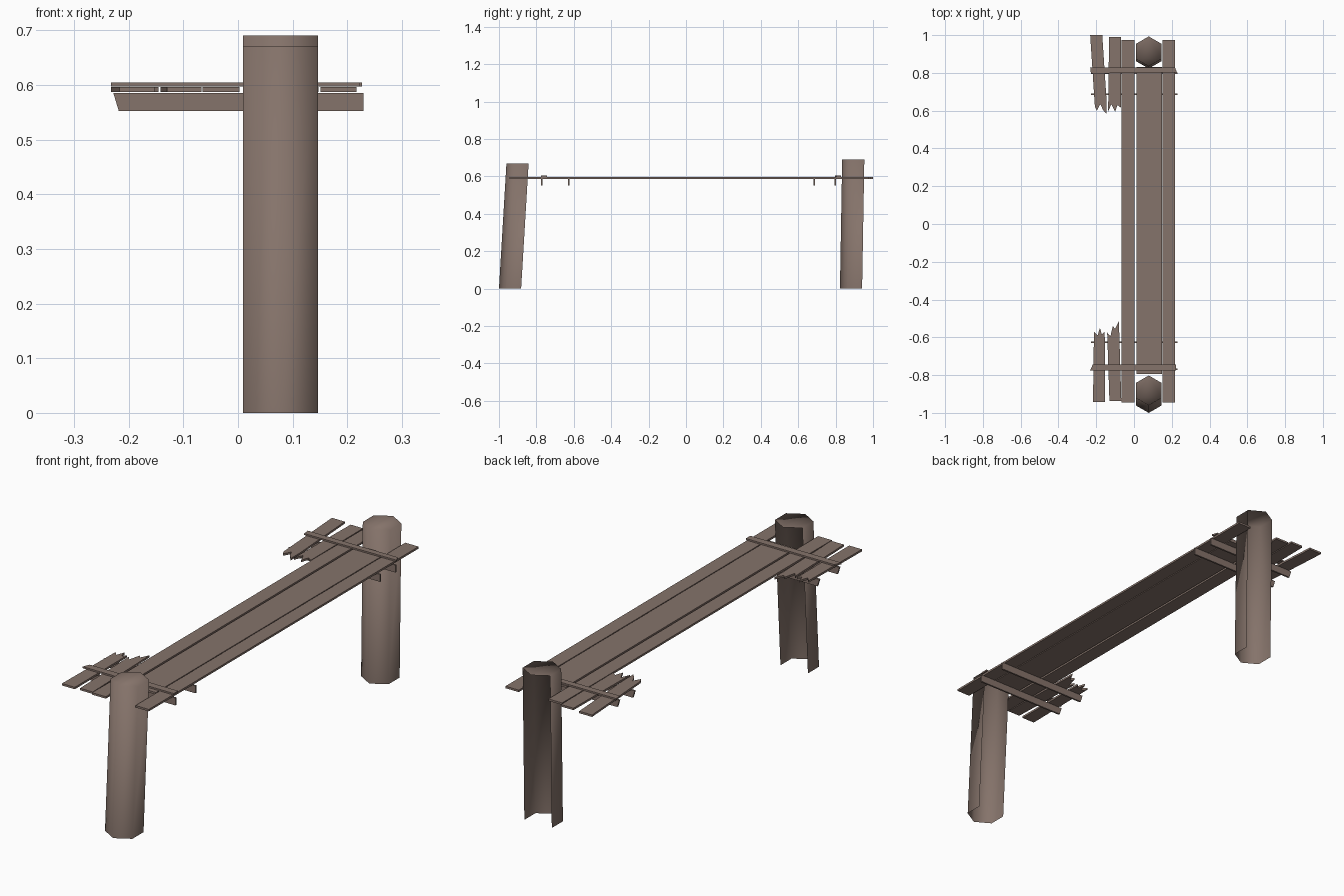
import bpy, bmesh, math

cube = bpy.data.objects.get("Cube")
if cube:
    bpy.data.objects.remove(cube, do_unlink=True)

# One weathered wood colour
wood = bpy.data.materials.new("weathered_wood")
wood.use_nodes = True
colour = (0.235, 0.172, 0.145, 1)
wood.diffuse_color = colour
bsdf = next(n for n in wood.node_tree.nodes if n.type == 'BSDF_PRINCIPLED')
bsdf.inputs["Base Color"].default_value = colour
bsdf.inputs["Roughness"].default_value = 0.9


def finish(name, bm, smooth=False):
    mesh = bpy.data.meshes.new(name)
    for f in bm.faces:
        f.smooth = smooth
    bm.to_mesh(mesh)
    bm.free()
    mesh.materials.append(wood)
    obj = bpy.data.objects.new(name, mesh)
    bpy.context.collection.objects.link(obj)
    return obj


def slab(name, outline, place, shift):
    """Extrude a flat outline; place maps 2D to 3D, shift is the thickness."""
    bm = bmesh.new()
    face = bm.faces.new([bm.verts.new(place(a, b)) for a, b in outline])
    ext = bmesh.ops.extrude_face_region(bm, geom=[face])
    moved = [v for v in ext["geom"] if isinstance(v, bmesh.types.BMVert)]
    bmesh.ops.translate(bm, verts=moved, vec=shift)
    bmesh.ops.recalc_face_normals(bm, faces=bm.faces)
    return finish(name, bm)


def flat(name, outline, z, thick):
    return slab(name, outline, lambda x, y: (x, y, z), (0, 0, thick))


def post(name, x, y_low, y_high, height, r=0.079):
    """Leaning six-sided post, capped on top and open along its rear."""
    bm = bmesh.new()
    angles = [math.radians(30 + 60 * i) for i in range(6)]
    low, high = [[bm.verts.new((x + r * math.cos(a), y + r * math.sin(a), z))
                  for a in angles] for y, z in ((y_low, 0), (y_high, height))]
    for i in range(2, 6):
        j = (i + 1) % 6
        bm.faces.new((low[i], low[j], high[j], high[i]))
    bm.faces.new(high)
    loose = [v for v in low if not v.link_faces]
    bmesh.ops.delete(bm, geom=loose, context='VERTS')
    finish(name, bm, smooth=True)


# Posts
post("front_post", 0.078, -0.921, -0.881, 0.67)
post("back_post", 0.078, 0.902, 0.914, 0.69)

# Full-length deck planks
for name, x0, x1, y0, y1 in (("right_plank", -0.065, 0.003, -0.945, 0.975),
                             ("middle_plank", 0.012, 0.147, -0.795, 0.83),
                             ("left_plank", 0.151, 0.217, -0.945, 0.975)):
    flat(name, [(x0, y0), (x1, y0), (x1, y1), (x0, y1)], 0.587, 0.009)

# Snapped planks: two square corners, then the splintered end
snapped = {
    "front_outer_snapped_plank": [
        (-0.153, -0.943), (-0.217, -0.943), (-0.212, -0.57), (-0.193, -0.59),
        (-0.18, -0.55), (-0.17, -0.585), (-0.155, -0.57)],
    "front_inner_snapped_plank": [
        (-0.067, -0.938), (-0.13, -0.938), (-0.142, -0.575), (-0.125, -0.595),
        (-0.112, -0.54), (-0.1, -0.555), (-0.08, -0.515), (-0.077, -0.61)],
    "back_outer_snapped_plank": [
        (-0.168, 1.0), (-0.232, 1.0), (-0.207, 0.62), (-0.197, 0.6),
        (-0.178, 0.635), (-0.165, 0.605), (-0.145, 0.582), (-0.145, 0.65)],
    "back_inner_snapped_plank": [
        (-0.07, 0.99), (-0.132, 0.99), (-0.137, 0.595), (-0.12, 0.635),
        (-0.1, 0.593), (-0.088, 0.63), (-0.068, 0.615)],
}
for name, outline in snapped.items():
    flat(name, outline, 0.587, 0.009)

# Cross strips nailed on top
flat("front_top_strip", [(-0.232, -0.775), (0.222, -0.775),
                         (0.222, -0.743), (-0.218, -0.743)], 0.597, 0.007)
flat("back_top_strip", [(-0.228, 0.797), (0.227, 0.802),
                        (0.218, 0.828), (-0.232, 0.828)], 0.597, 0.007)

# Thin beams on edge below the deck, with angled ends
for name, y in (("front_outer_beam", -0.77), ("front_inner_beam", -0.627),
                ("back_inner_beam", 0.687), ("back_outer_beam", 0.797)):
    slab(name, [(-0.218, 0.552), (0.23, 0.552), (0.23, 0.585), (-0.228, 0.585)],
         lambda x, z, y=y: (x, y - 0.004, z), (0, 0.008, 0))
